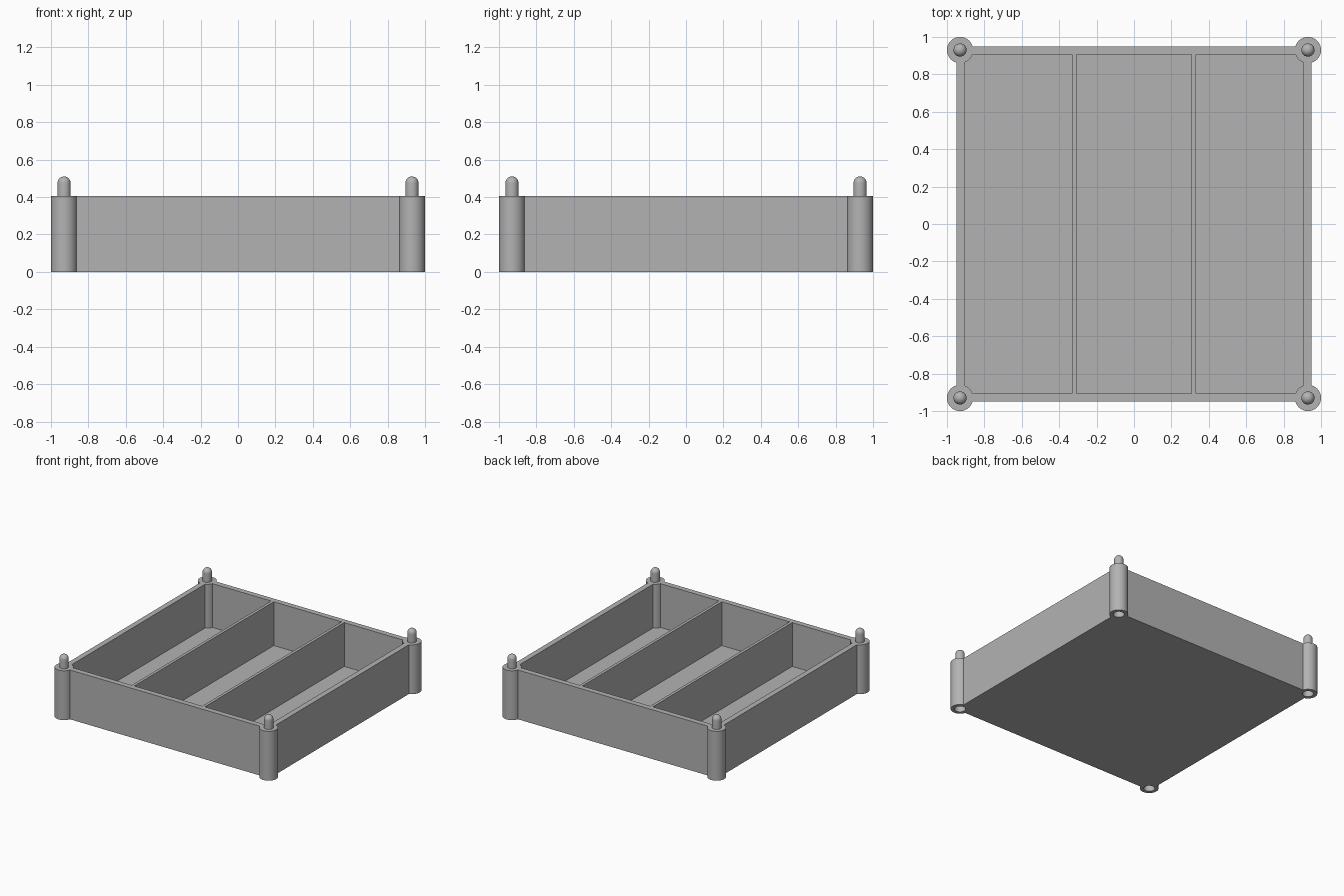
import bpy
import bmesh
from math import radians, pi, sin, cos
from mathutils import Matrix, Vector

if "Cube" in bpy.data.objects:
    bpy.data.objects.remove(bpy.data.objects["Cube"], do_unlink=True)

HEIGHT = 0.405      # tray and post height
OUTER = 0.95        # half width of the outer walls
INNER = 0.905       # half width inside the walls
FLOOR = 0.045
POST = 0.93         # post centre offset
POST_R, PEG_R, SOCKET_R = 0.07, 0.035, 0.042
PEG_TOP = 0.51
DIVIDER_X, DIVIDER_T = 0.32, 0.024
CORNERS = [(sx * POST, sy * POST) for sx in (-1, 1) for sy in (-1, 1)]

grey = bpy.data.materials.new("plain grey")
grey.use_nodes = True
colour = (0.45, 0.45, 0.45, 1)
grey.diffuse_color = colour
grey.node_tree.nodes["Principled BSDF"].inputs["Base Color"].default_value = colour


def finish(name, bm):
    bmesh.ops.recalc_face_normals(bm, faces=bm.faces)
    mesh = bpy.data.meshes.new(name)
    bm.to_mesh(mesh)
    bm.free()
    mesh.materials.append(grey)
    obj = bpy.data.objects.new(name, mesh)
    bpy.context.collection.objects.link(obj)
    return obj


def add_box(bm, x0, x1, y0, y1, z0, z1):
    size = Vector((x1 - x0, y1 - y0, z1 - z0))
    centre = Vector((x0 + x1, y0 + y1, z0 + z1)) / 2
    bmesh.ops.create_cube(bm, size=1, matrix=Matrix.LocRotScale(centre, None, size))


def corner_cylinders(name, radius, z0, z1):
    bm = bmesh.new()
    for x, y in CORNERS:
        bmesh.ops.create_cone(bm, cap_ends=True, segments=64, radius1=radius, radius2=radius,
                              depth=z1 - z0, matrix=Matrix.Translation((x, y, (z0 + z1) / 2)))
    return finish(name, bm)


def combine(target, tool, operation):
    mod = target.modifiers.new(tool.name, 'BOOLEAN')
    mod.operation = operation
    mod.solver = 'EXACT'
    mod.object = tool
    bpy.context.view_layer.objects.active = target
    bpy.ops.object.modifier_apply(modifier=mod.name)
    bpy.data.objects.remove(tool, do_unlink=True)


def smooth(obj):
    bpy.ops.object.select_all(action='DESELECT')
    obj.select_set(True)
    bpy.context.view_layer.objects.active = obj
    bpy.ops.object.shade_smooth_by_angle(angle=radians(30))


# Tray block
bm = bmesh.new()
add_box(bm, -OUTER, OUTER, -OUTER, OUTER, 0, HEIGHT)
tray = finish("divided_tray", bm)

# Three compartments, leaving two dividers standing
bm = bmesh.new()
half = DIVIDER_T / 2
for x0, x1 in ((-INNER, -DIVIDER_X - half), (-DIVIDER_X + half, DIVIDER_X - half),
               (DIVIDER_X + half, INNER)):
    add_box(bm, x0, x1, -INNER, INNER, FLOOR, HEIGHT + 0.1)
combine(tray, finish("compartments", bm), 'DIFFERENCE')

# Round corner posts with stacking sockets underneath
combine(tray, corner_cylinders("corner_posts", POST_R, 0, HEIGHT), 'UNION')
combine(tray, corner_cylinders("sockets", SOCKET_R, -0.05, 0.13), 'DIFFERENCE')
smooth(tray)

# Domed stacking pegs
STEPS = 8
profile = [(PEG_R, HEIGHT - 0.01)]
for i in range(STEPS + 1):
    a = i / STEPS * pi / 2
    profile.append((PEG_R * cos(a), PEG_TOP - PEG_R + PEG_R * sin(a)))
for (x, y), side in zip(CORNERS, ("front_right", "back_right", "front_left", "back_left")):
    bm = bmesh.new()
    verts = [bm.verts.new((r, 0, z)) for r, z in profile]
    edges = [bm.edges.new(pair) for pair in zip(verts, verts[1:])]
    bmesh.ops.spin(bm, geom=verts + edges, cent=(0, 0, 0), axis=(0, 0, 1),
                   angle=2 * pi, steps=48)
    bmesh.ops.remove_doubles(bm, verts=bm.verts, dist=0.0001)
    peg = finish(side + "_peg", bm)
    peg.location = (x, y, 0)
    smooth(peg)
